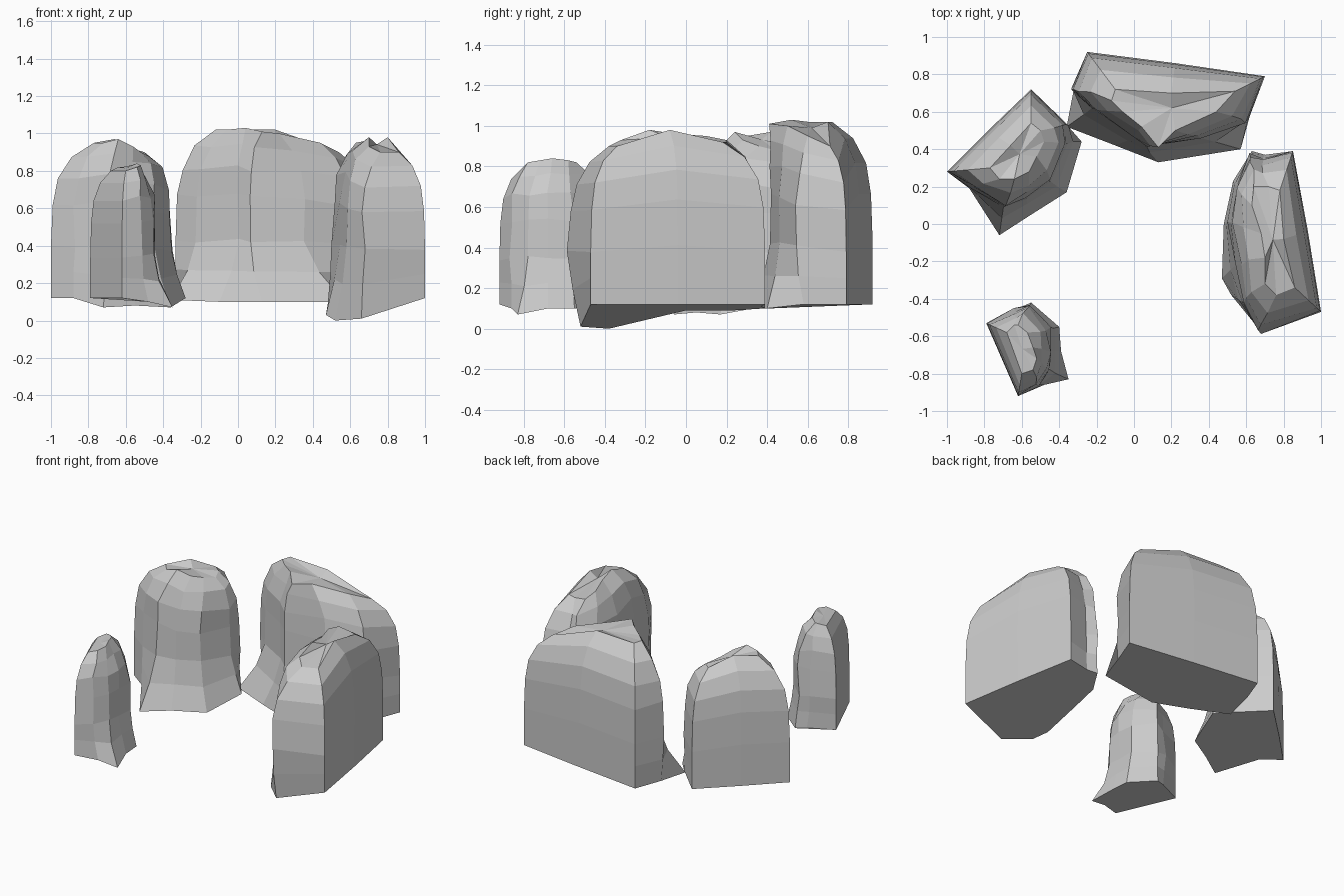
import bpy
import bmesh
import random
from mathutils import Vector

# Remove only the default cube
default_cube = bpy.data.objects.get("Cube")
if default_cube:
    bpy.data.objects.remove(default_cube, do_unlink=True)

# Single stone colour
stone = bpy.data.materials.new("stone_grey")
stone.use_nodes = True
stone_colour = (0.6, 0.6, 0.6, 1)
stone.diffuse_color = stone_colour
shader = next(n for n in stone.node_tree.nodes if n.type == "BSDF_PRINCIPLED")
shader.inputs["Base Color"].default_value = stone_colour

# Rounded shoulder: (share of crown height, share of the way in to the crown)
SHOULDER = ((0.65, 0.04), (0.8, 0.16), (0.92, 0.48), (1, 1))


def roughen(point, amount, generator):
    """Shift a point slightly so that neighbouring facets differ."""
    shift = [generator.uniform(-amount, amount) for axis in range(3)]
    return point + Vector(shift)


def column_points(foot, waist, crown, generator):
    """Points up one edge of a boulder, from flared foot to rounded crown."""
    foot = Vector(foot) / 100
    crown = Vector(crown) / 100
    waist = Vector((waist[0] / 100, waist[1] / 100, crown.z * 0.42))
    cut_side = (foot.xy - waist.xy).length < 0.001
    amount = 0 if cut_side else 0.012

    # The foot flares out below the waist
    knee = foot.lerp(waist, 0.65)
    knee.z = foot.lerp(waist, 0.5).z
    points = [foot, knee, roughen(waist, amount, generator)]

    # The shoulder curves in towards the crown
    for height, inward in SHOULDER:
        point = waist.lerp(crown, inward)
        point.z = crown.z * height
        if height < 1:
            point = roughen(point, amount, generator)
        points.append(point)
    return points


def boulder(name, columns, seed):
    """Loft rings through the columns and close the crown and the underside."""
    generator = random.Random(seed)
    mesh_builder = bmesh.new()
    grid = []
    for foot, waist, crown in columns:
        points = column_points(foot, waist, crown, generator)
        grid.append([mesh_builder.verts.new(point) for point in points])

    # Side facets
    for index, column in enumerate(grid):
        following = grid[(index + 1) % len(grid)]
        for level in range(len(column) - 1):
            mesh_builder.faces.new((column[level], following[level],
                                    following[level + 1], column[level + 1]))

    # Underside and crown
    mesh_builder.faces.new([column[0] for column in reversed(grid)])
    crown_face = mesh_builder.faces.new([column[-1] for column in grid])
    bmesh.ops.poke(mesh_builder, faces=[crown_face])
    bmesh.ops.recalc_face_normals(mesh_builder, faces=mesh_builder.faces[:])

    mesh = bpy.data.meshes.new(name)
    mesh_builder.to_mesh(mesh)
    mesh_builder.free()
    mesh.materials.append(stone)
    rock = bpy.data.objects.new(name, mesh)
    bpy.context.scene.collection.objects.link(rock)
    return rock


# Each column: foot (x, y, z), waist (x, y), crown (x, y, z), in hundredths

# Wide boulder at the back, cut flat behind
boulder("back_boulder", [
    ((-25, 92, 12), (-25, 92), (-10, 72, 102)),
    ((-32, 73, 12), (-34, 73), (-12, 66, 102)),
    ((-36, 52, 11), (-22, 62), (-6, 60, 102)),
    ((-10, 42, 10), (0, 46), (4, 52, 103)),
    ((13, 33, 10), (6, 41), (13, 41, 101)),
    ((57, 40, 10), (36, 46), (22, 50, 100)),
    ((62, 58, 12), (60, 54), (44, 60, 95)),
    ((70, 79, 12), (70, 79), (54, 71, 90)),
    ((22, 86, 12), (22, 86), (20, 70, 102)),
], seed=1)

# Long boulder on the left, with a low keel at its front
boulder("left_boulder", [
    ((85, 39, 12), (85, 39), (78, 18, 92)),
    ((70, 37, 11), (68, 34), (72, 20, 92)),
    ((63, 39, 10), (62, 37), (64, 20, 93)),
    ((53, 23, 9), (54, 20), (63, 10, 95)),
    ((48, 0, 9), (50, 1), (68, -5, 96)),
    ((47, -29, 3), (54, -22), (70, -18, 98)),
    ((52, -38, 0), (58, -42), (70, -32, 93)),
    ((66, -52, 1), (67, -58), (76, -38, 90)),
    ((100, -47, 12), (100, -47), (86, -34, 90)),
    ((93, -4, 12), (93, -4), (80, -8, 98)),
], seed=2)

# Rounded boulder on the right
boulder("right_boulder", [
    ((-55, 72, 12), (-55, 72), (-55, 54, 90)),
    ((-78, 50, 12), (-78, 50), (-66, 42, 97)),
    ((-100, 28, 12), (-100, 28), (-77, 30, 95)),
    ((-88, 19, 12), (-88, 20), (-72, 24, 95)),
    ((-72, -6, 7), (-70, 8), (-64, 24, 97)),
    ((-55, 5, 8), (-58, 14), (-56, 28, 93)),
    ((-36, 17, 7), (-44, 22), (-52, 36, 90)),
    ((-28, 44, 12), (-35, 44), (-48, 44, 88)),
    ((-35, 52, 12), (-36, 53), (-50, 50, 90)),
], seed=3)

# Small boulder at the front
boulder("front_boulder", [
    ((-79, -53, 12), (-79, -53), (-68, -58, 80)),
    ((-62, -92, 12), (-62, -92), (-60, -80, 80)),
    ((-48, -86, 10), (-52, -86), (-54, -78, 82)),
    ((-35, -83, 7), (-46, -78), (-52, -72, 83)),
    ((-39, -68, 10), (-44, -68), (-54, -66, 84)),
    ((-40, -55, 10), (-44, -56), (-57, -58, 83)),
    ((-55, -42, 11), (-56, -44), (-62, -54, 82)),
    ((-62, -45, 12), (-64, -46), (-64, -54, 82)),
], seed=4)
